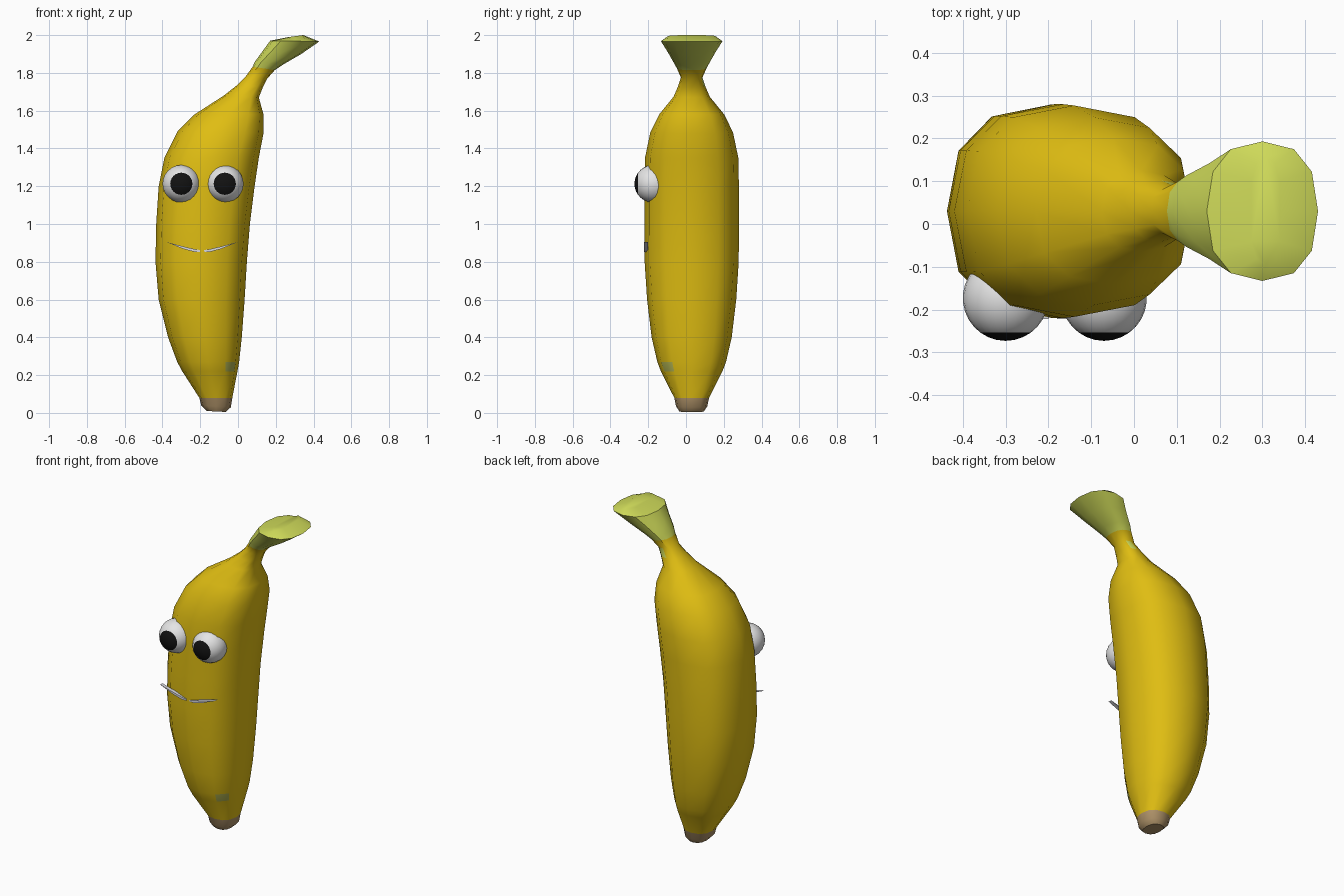
import bpy, bmesh, math
from mathutils import Matrix

if "Cube" in bpy.data.objects:
    bpy.data.objects.remove(bpy.data.objects["Cube"])


def material(name, rgb):
    m = bpy.data.materials.new(name)
    m.diffuse_color = (*rgb, 1)
    m.use_nodes = True
    m.node_tree.nodes["Principled BSDF"].inputs["Base Color"].default_value = m.diffuse_color
    return m


YELLOW = material("banana yellow", (0.74, 0.51, 0.006))
GREEN = material("stem green", (0.62, 0.70, 0.10))
BROWN = material("tip brown", (0.43, 0.29, 0.14))
PATCH = material("unripe patch green", (0.42, 0.43, 0.08))
WHITE = material("eye white", (0.78, 0.78, 0.78))
BLACK = material("pupil black", (0.006, 0.006, 0.006))
MOUTH = material("mouth pale grey", (0.70, 0.70, 0.74))


def finish(bm, name, mats, angle=40):
    bmesh.ops.recalc_face_normals(bm, faces=bm.faces)
    me = bpy.data.meshes.new(name)
    bm.to_mesh(me)
    bm.free()
    ob = bpy.data.objects.new(name, me)
    bpy.context.collection.objects.link(ob)
    for m in mats:
        me.materials.append(m)
    bpy.ops.object.select_all(action='DESELECT')
    ob.select_set(True)
    bpy.context.view_layer.objects.active = ob
    bpy.ops.object.shade_smooth_by_angle(angle=math.radians(angle))
    return ob


# Banana: loft of rings (left x, left z, right x, right z, half depth)
RINGS = [
    (-0.165, 0.01, -0.065, 0.005, 0.065),
    (-0.195, 0.04, -0.038, 0.03, 0.083),
    (-0.205, 0.08, -0.03, 0.08, 0.092),
    (-0.295, 0.22, -0.003, 0.22, 0.163),
    (-0.322, 0.27, 0.006, 0.27, 0.182),
    (-0.37, 0.40, 0.02, 0.40, 0.212),
    (-0.42, 0.60, 0.035, 0.60, 0.236),
    (-0.437, 0.80, 0.047, 0.80, 0.249),
    (-0.433, 1.00, 0.063, 1.00, 0.25),
    (-0.42, 1.20, 0.088, 1.20, 0.25),
    (-0.39, 1.35, 0.11, 1.35, 0.247),
    (-0.32, 1.49, 0.135, 1.48, 0.219),
    (-0.23, 1.58, 0.135, 1.58, 0.172),
    (-0.075, 1.68, 0.11, 1.67, 0.095),
    (-0.005, 1.735, 0.132, 1.725, 0.072),
    (0.04, 1.78, 0.155, 1.77, 0.057),
    (0.077, 1.832, 0.195, 1.815, 0.078),
    (0.09, 1.86, 0.24, 1.845, 0.094),
    (0.13, 1.915, 0.335, 1.90, 0.125),
    (0.17, 1.97, 0.43, 1.966, 0.163),
    (0.27, 1.99, 0.345, 2.0, 0.125),
]
SIDES = 12


def power(v, p=0.82):
    return math.copysign(abs(v) ** p, v)


bm = bmesh.new()
loops = []
for lx, lz, rx, rz, d in RINGS:
    ring = []
    for k in range(SIDES):
        a = math.tau * k / SIDES
        t = (power(math.cos(a)) + 1) / 2
        ring.append(bm.verts.new((lx + (rx - lx) * t, 0.03 + d * power(math.sin(a)),
                                  lz + (rz - lz) * t)))
    loops.append(ring)
for i in range(len(loops) - 1):
    for k in range(SIDES):
        j = (k + 1) % SIDES
        f = bm.faces.new((loops[i][k], loops[i][j], loops[i + 1][j], loops[i + 1][k]))
        if i < 2:
            f.material_index = 2            # brown blossom end
        elif i >= 16 or (i == 14 and k == 2):
            f.material_index = 1            # green stem and small fleck
        elif i == 3 and k == 10:
            f.material_index = 3            # unripe patch low on the front
bm.faces.new(loops[0]).material_index = 2
bm.faces.new(loops[-1]).material_index = 1
finish(bm, "banana_body", [YELLOW, GREEN, BROWN, PATCH])

# Eyes: spheres with their pole facing front; polar faces are the pupil
for side, x in (("left", -0.30), ("right", -0.07)):
    bm = bmesh.new()
    bmesh.ops.create_uvsphere(bm, u_segments=24, v_segments=15, radius=0.1)
    for f in bm.faces:
        f.material_index = int(f.calc_center_median().z > 0.1 * math.cos(math.radians(36)))
    bm.transform(Matrix.Translation((x, -0.173, 1.213)) @ Matrix.Rotation(math.pi / 2, 4, 'X'))
    finish(bm, side + "_eye", [WHITE, BLACK])

# Mouth: two slim tapered slivers mirrored about the banana's middle
SLIVER = [(0.19, 0.905), (0.10, 0.868), (0.04, 0.852), (0.012, 0.853),
          (0.01, 0.862), (0.04, 0.867), (0.10, 0.881)]
for side, s in (("left", -1), ("right", 1)):
    bm = bmesh.new()
    face = bm.faces.new([bm.verts.new((-0.19 + s * x, -0.222, z)) for x, z in SLIVER])
    ext = bmesh.ops.extrude_face_region(bm, geom=[face])
    for v in ext["geom"]:
        if isinstance(v, bmesh.types.BMVert):
            v.co.y = -0.200
    if not face.is_valid or len(bm.faces) < 9:
        bm.faces.new([v for v in bm.verts if v.co.y < -0.21])
    finish(bm, side + "_mouth_half", [MOUTH], 30)
